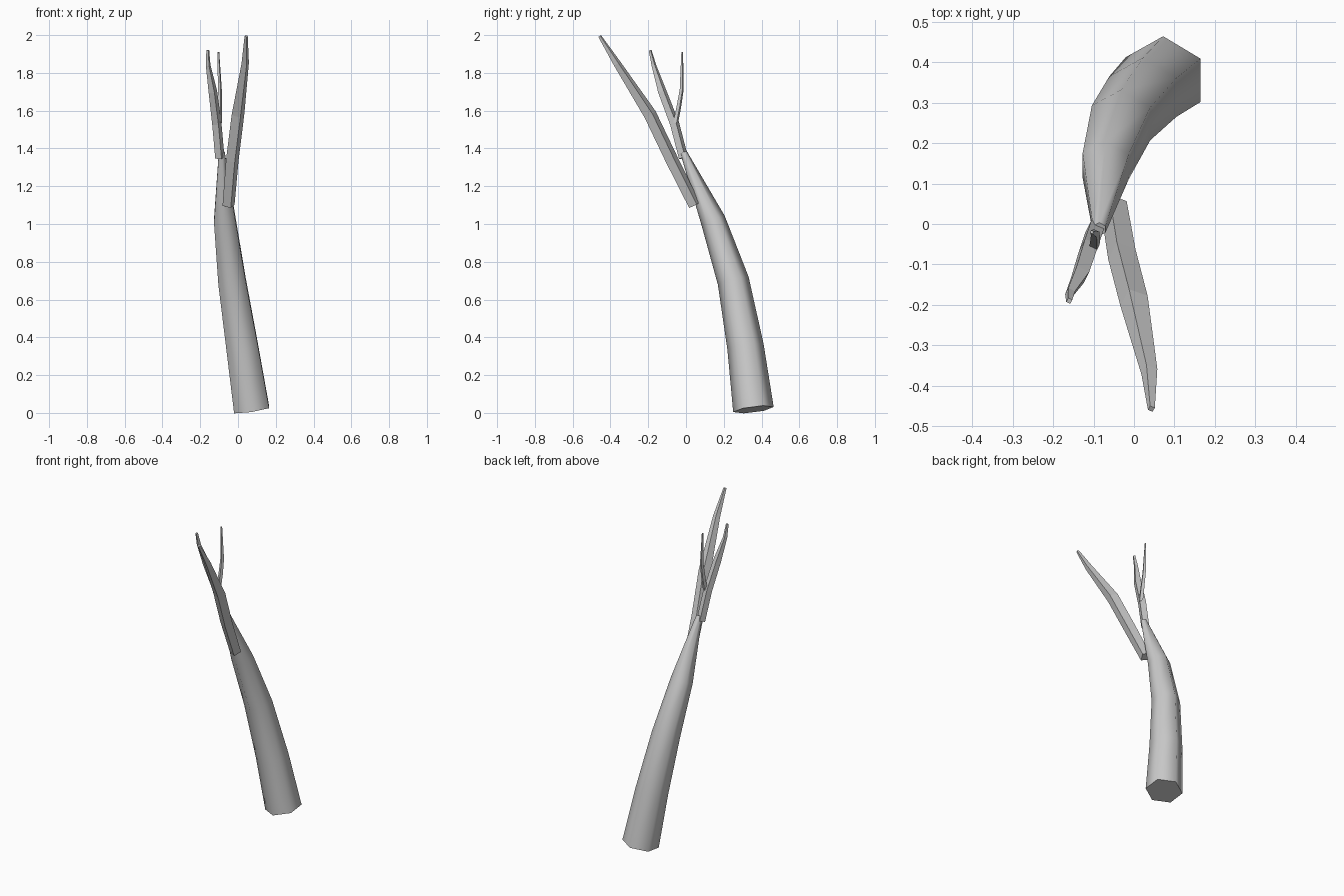
import bpy, bmesh, math
from mathutils import Vector

if "Cube" in bpy.data.objects:
    bpy.data.objects.remove(bpy.data.objects["Cube"])


def limb(name, path, sides, turn, smooth=False):
    """Tapered tube; path holds (x, y, z, radius), rings square to the path."""
    pts = [Vector(p[:3]) for p in path]
    bm = bmesh.new()
    rings = []
    for i, p in enumerate(pts):
        a = (p - pts[i - 1]).normalized() if i else Vector()
        b = (pts[i + 1] - p).normalized() if i < len(pts) - 1 else Vector()
        t = (a + b).normalized()
        u = (Vector((1, 0, 0)) - t * t.x).normalized()
        v = t.cross(u)
        ring = []
        for k in range(sides):
            ang = math.radians(turn) + math.tau * k / sides
            ring.append(bm.verts.new(p + path[i][3] * (u * math.cos(ang) + v * math.sin(ang))))
        rings.append(ring)
    for lo, hi in zip(rings, rings[1:]):
        for k in range(sides):
            n = (k + 1) % sides
            bm.faces.new((lo[k], lo[n], hi[n], hi[k]))
    bm.faces.new(rings[0][::-1])
    bm.faces.new(rings[-1])
    bmesh.ops.recalc_face_normals(bm, faces=bm.faces)
    me = bpy.data.meshes.new(name)
    bm.to_mesh(me)
    bm.free()
    ob = bpy.data.objects.new(name, me)
    bpy.context.collection.objects.link(ob)
    if smooth:
        bpy.ops.object.select_all(action='DESELECT')
        ob.select_set(True)
        bpy.context.view_layer.objects.active = ob
        bpy.ops.object.shade_smooth_by_angle(angle=math.radians(70))


# Leaning six-sided trunk
limb("trunk", [(0.072, 0.357, 0.018, 0.108), (0.022, 0.315, 0.35, 0.097),
               (-0.032, 0.25, 0.70, 0.084), (-0.07, 0.143, 1.02, 0.066),
               (-0.086, -0.013, 1.38, 0.018)], 6, 30, True)

# Long front branch
limb("long_branch", [(-0.05, 0.045, 1.10, 0.034), (-0.03, -0.075, 1.34, 0.036),
                     (0.0, -0.19, 1.58, 0.036), (0.038, -0.365, 1.85, 0.021),
                     (0.043, -0.457, 1.995, 0.009)], 4, 20)

# Upper branch continuing from the trunk tip
limb("upper_branch", [(-0.096, -0.013, 1.35, 0.026), (-0.112, -0.06, 1.53, 0.026),
                      (-0.133, -0.125, 1.70, 0.024), (-0.158, -0.17, 1.84, 0.013),
                      (-0.16, -0.19, 1.92, 0.008)], 4, 20)

# Small twig
limb("twig", [(-0.098, -0.055, 1.535, 0.014), (-0.096, -0.038, 1.62, 0.013),
              (-0.096, -0.023, 1.71, 0.011), (-0.104, -0.02, 1.91, 0.005)], 4, 20)
